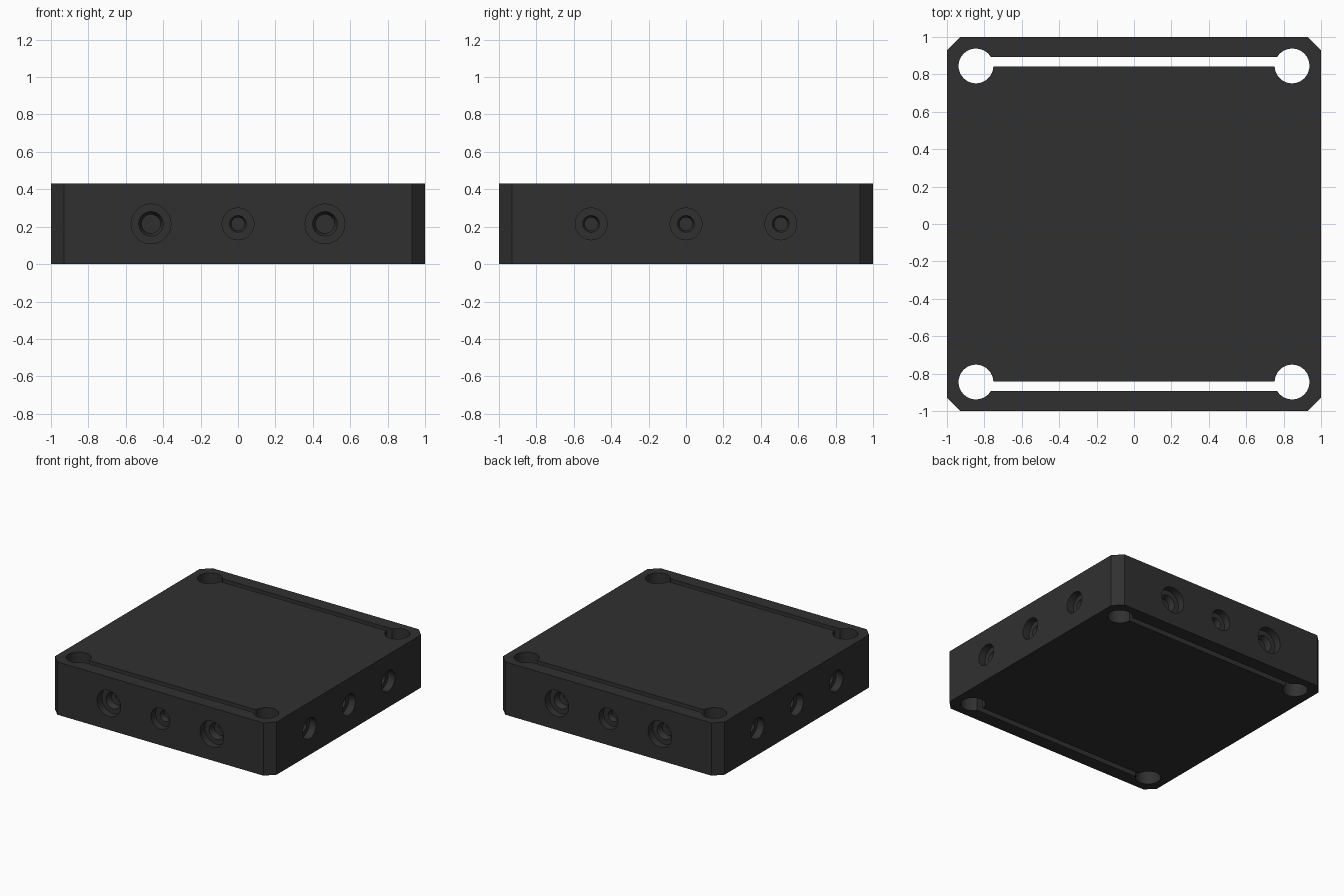
import bpy, bmesh
from math import sin, cos, tau, pi, asin
from mathutils import Matrix

if "Cube" in bpy.data.objects:
    bpy.data.objects.remove(bpy.data.objects["Cube"])

H = 0.43          # block height
C = 0.07          # corner chamfer


def mesh_object(name, bm):
    bmesh.ops.recalc_face_normals(bm, faces=bm.faces[:])
    me = bpy.data.meshes.new(name)
    bm.to_mesh(me)
    bm.free()
    ob = bpy.data.objects.new(name, me)
    bpy.context.collection.objects.link(ob)
    return ob


def prism(name, outline, z0, z1):
    bm = bmesh.new()
    face = bm.faces.new([bm.verts.new((x, y, z0)) for x, y in outline])
    top = bmesh.ops.extrude_face_region(bm, geom=[face])["geom"]
    verts = [v for v in top if isinstance(v, bmesh.types.BMVert)]
    bmesh.ops.translate(bm, verts=verts, vec=(0, 0, z1 - z0))
    return mesh_object(name, bm)


def drill(name, profile, matrix, n=40):
    # Closed turned solid along local z from (radius, depth) pairs
    bm = bmesh.new()
    rings = [[bm.verts.new((r * cos(tau * i / n), r * sin(tau * i / n), d))
              for i in range(n)] for r, d in profile]
    for a, b in zip(rings, rings[1:]):
        for i in range(n):
            j = (i + 1) % n
            bm.faces.new((a[i], a[j], b[j], b[i]))
    bm.faces.new(rings[0])
    bm.faces.new(rings[-1])
    bm.transform(matrix)
    return mesh_object(name, bm)


def cut(target, cutter):
    cutter.hide_render = True
    mod = target.modifiers.new("cut", "BOOLEAN")
    mod.operation = "DIFFERENCE"
    mod.solver = "EXACT"
    mod.object = cutter
    bpy.context.view_layer.objects.active = target
    bpy.ops.object.modifier_apply(modifier=mod.name)
    bpy.data.objects.remove(cutter)


# Square block with chamfered vertical corners
k = 1 - C
block = prism("block", [(k, -1), (1, -k), (1, k), (k, 1),
                        (-k, 1), (-1, k), (-1, -k), (-k, -1)], 0, H)

# Corner holes joined by a narrow slot, front and back
HX, HY, R = 0.845, 0.845, 0.093
S0, S1 = 0.843, 0.892
a0 = pi - asin((S1 - HY) / R)
a1 = pi + asin((HY - S0) / R)
arc = []
for i in range(41):
    a = a1 + (a0 + tau - a1) * i / 40
    arc.append((HX + R * cos(a), HY + R * sin(a)))
outline = arc + [(-x, y) for x, y in reversed(arc)]
for s in (1, -1):
    cut(block, prism("slot_cutter", [(x, s * y) for x, y in outline], -0.1, H + 0.1))

# Stepped screw holes on all four sides
small = [(0.085, -0.05), (0.085, 0.06), (0.045, 0.06), (0.035, 0.08), (0.035, 0.22)]
large = [(0.106, -0.05), (0.106, 0.06), (0.066, 0.06), (0.05, 0.09), (0.05, 0.22)]
ends = [(-0.465, large), (0, small), (0.465, large)]
sides = [(-0.507, small), (0, small), (0.507, small)]
for quarter in range(4):
    for offset, profile in (sides if quarter % 2 else ends):
        m = (Matrix.Rotation(quarter * pi / 2, 4, "Z")
             @ Matrix.Translation((offset, -1, H / 2))
             @ Matrix.Rotation(-pi / 2, 4, "X"))
        cut(block, drill("hole_cutter", profile, m))

# Dark finish
mat = bpy.data.materials.new("dark_finish")
mat.diffuse_color = (0.03, 0.03, 0.03, 1)
mat.use_nodes = True
mat.node_tree.nodes["Principled BSDF"].inputs["Base Color"].default_value = mat.diffuse_color
block.data.materials.clear()
block.data.materials.append(mat)
bpy.ops.object.select_all(action="DESELECT")
block.select_set(True)
bpy.context.view_layer.objects.active = block
bpy.ops.object.shade_smooth_by_angle(angle=0.6)
